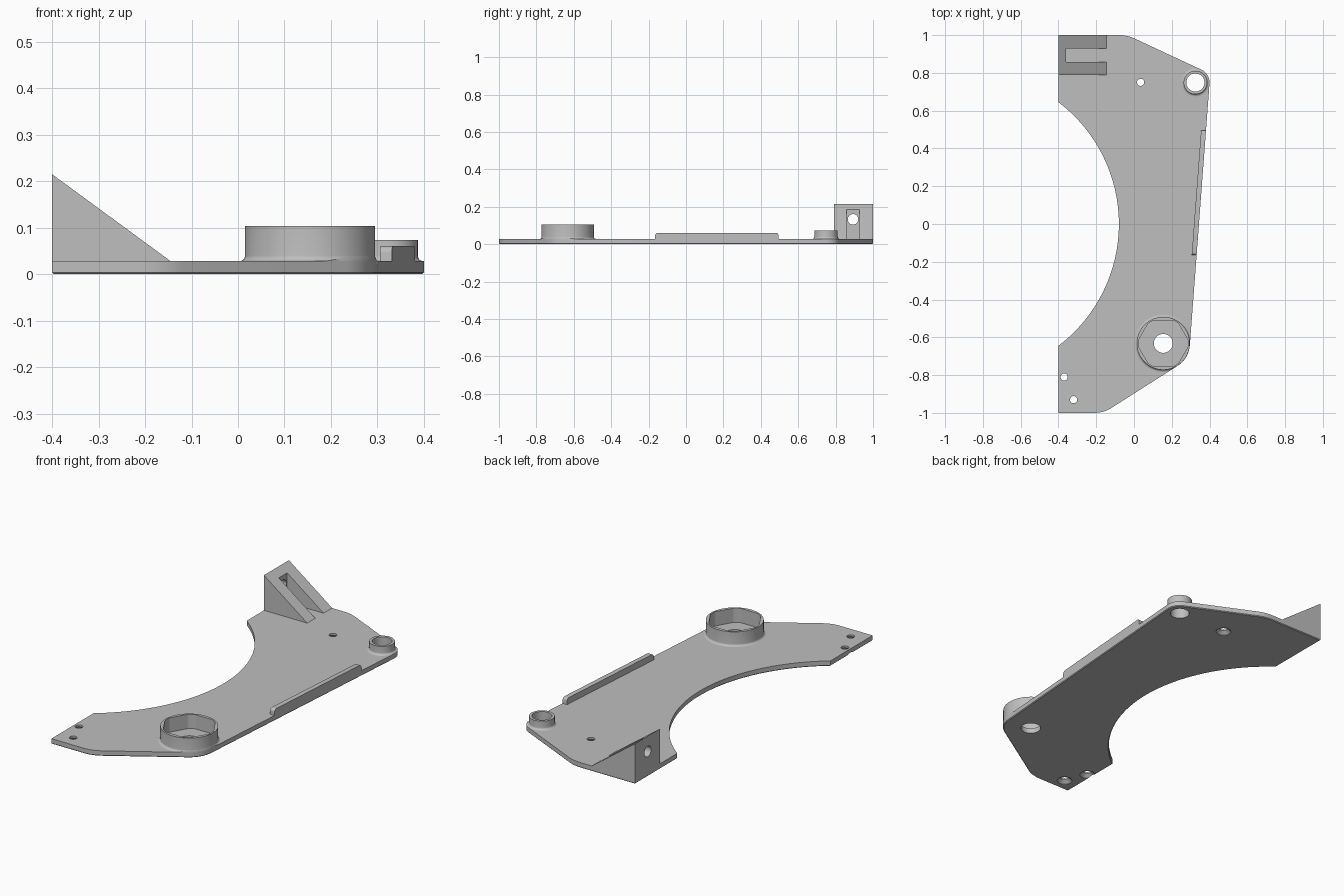
import bpy, bmesh, math
from mathutils import Vector, Matrix
from mathutils.geometry import convex_hull_2d

cube = bpy.data.objects.get("Cube")
if cube:
    bpy.data.objects.remove(cube)

grey = bpy.data.materials.new("plain grey")
grey.use_nodes = True
COLOUR = (0.52, 0.52, 0.52, 1)
grey.diffuse_color = COLOUR
grey.node_tree.nodes["Principled BSDF"].inputs["Base Color"].default_value = COLOUR

PLATE_TOP = 0.028
SOCKET = (0.155, -0.632)
PIVOT = (0.325, 0.749)
SCREWS = [(0.035, 0.75), (-0.37, -0.81), (-0.32, -0.93)]


def to_object(name, bm):
    bmesh.ops.recalc_face_normals(bm, faces=bm.faces)
    mesh = bpy.data.meshes.new(name)
    bm.to_mesh(mesh)
    bm.free()
    obj = bpy.data.objects.new(name, mesh)
    bpy.context.collection.objects.link(obj)
    return obj


def prism(name, points, z0, z1, chamfer=0):
    """Extrude a flat outline upwards, with an optional lower chamfer."""
    bm = bmesh.new()
    base = bm.faces.new([bm.verts.new((x, y, z0)) for x, y in points])
    rim = list(base.edges)
    out = bmesh.ops.extrude_face_region(bm, geom=[base], use_keep_orig=True)
    top = [v for v in out["geom"] if isinstance(v, bmesh.types.BMVert)]
    bmesh.ops.translate(bm, verts=top, vec=(0, 0, z1 - z0))
    bmesh.ops.recalc_face_normals(bm, faces=bm.faces)
    if chamfer:
        bmesh.ops.bevel(bm, geom=rim, offset=chamfer, segments=1, affect='EDGES')
    return to_object(name, bm)


def circle(centre, r, n=64):
    return [(centre[0] + r * math.cos(math.tau * i / n),
             centre[1] + r * math.sin(math.tau * i / n)) for i in range(n)]


def lathe(name, centre, profile, n=64):
    """Turn a (radius, z) profile about an upright axis and cap both ends."""
    bm = bmesh.new()
    rings = [[bm.verts.new((x, y, z)) for x, y in circle(centre, r, n)] for r, z in profile]
    for a, b in zip(rings, rings[1:]):
        for i in range(n):
            j = (i + 1) % n
            bm.faces.new((a[i], a[j], b[j], b[i]))
    bm.faces.new(rings[0])
    bm.faces.new(rings[-1])
    return to_object(name, bm)


def combine(obj, tools, operation='DIFFERENCE'):
    """Apply boolean tools and remove them."""
    for tool in tools:
        mod = obj.modifiers.new("cut", 'BOOLEAN')
        mod.operation, mod.solver, mod.object = operation, 'EXACT', tool
    bpy.context.view_layer.update()
    graph = bpy.context.evaluated_depsgraph_get()
    mesh = bpy.data.meshes.new_from_object(obj.evaluated_get(graph))
    obj.modifiers.clear()
    obj.data = mesh
    for tool in tools:
        bpy.data.objects.remove(tool)


def finish(obj):
    obj.data.materials.clear()
    obj.data.materials.append(grey)
    for face in obj.data.polygons:
        face.material_index = 0
    bpy.ops.object.select_all(action='DESELECT')
    obj.select_set(True)
    bpy.context.view_layer.objects.active = obj
    bpy.ops.object.shade_smooth_by_angle(angle=math.radians(25))


# Plate outline: hull around the corner arcs, then the concave side
cloud = [(-0.4, -1), (-0.4, 1)]
for centre, r in (((-0.21, -0.83), 0.17), (SOCKET, 0.141), (PIVOT, 0.075), ((-0.08, 0.8), 0.2)):
    cloud += circle(centre, r, 96)
outline = [cloud[i] for i in convex_hull_2d([Vector(p) for p in cloud])]
if sum(a[0] * b[1] - b[0] * a[1] for a, b in zip(outline, outline[1:] + outline[:1])) < 0:
    outline.reverse()
start = outline.index((-0.4, -1))
outline = outline[start:] + outline[:start]
ARC_R, ARC_X = 0.81, -0.89
spread = math.acos((-0.4 - ARC_X) / ARC_R)
for i in range(49):
    a = spread * (1 - i / 24)
    outline.append((ARC_X + ARC_R * math.cos(a), ARC_R * math.sin(a)))

plate = prism("base_plate", outline, 0, PLATE_TOP, 0.004)
holes = [prism("cutter", circle(SOCKET, 0.05), -0.1, 0.2),
         prism("cutter", circle(PIVOT, 0.048), -0.1, 0.2)]
# Countersunk screw holes
for p in SCREWS:
    holes.append(lathe("cutter", p, [(0.038, -0.01), (0.038, 0.002), (0.019, 0.018), (0.019, 0.1)], 32))
combine(plate, holes)
finish(plate)


def boss_profile(r, top, fillet):
    """Upright wall with a concave fillet where it meets the plate."""
    pts = [(r + fillet, PLATE_TOP - 0.008)]
    for i in range(7):
        a = math.pi / 2 * i / 6
        pts.append((r + fillet * (1 - math.sin(a)), PLATE_TOP + fillet * (1 - math.cos(a))))
    return pts + [(r, top)]


# Large boss with a rounded six-sided socket
socket = lathe("socket_boss", SOCKET, boss_profile(0.14, 0.104, 0.012), 96)
combine(socket, [prism("cutter", outline, 0.001, 0.3)], 'INTERSECT')
pocket = []
for i in range(144):
    a = math.tau * i / 144
    off = a % (math.pi / 3) - math.pi / 6
    r = min(0.132, 0.122 / math.cos(off))
    pocket.append((SOCKET[0] + r * math.cos(a), SOCKET[1] + r * math.sin(a)))
combine(socket, [prism("cutter", pocket, PLATE_TOP, 0.3)])
combine(socket, [prism("cutter", circle(SOCKET, 0.05), -0.1, 0.2)])
finish(socket)

# Small pivot boss
pivot = lathe("pivot_boss", PIVOT, boss_profile(0.062, 0.074, 0.012))
combine(pivot, [prism("cutter", outline, 0.001, 0.3)], 'INTERSECT')
combine(pivot, [prism("cutter", circle(PIVOT, 0.048), -0.1, 0.2)])
finish(pivot)


# Edge rail, flush with the straight side of the plate
def edge_x(y):
    for a, b in zip(outline, outline[1:]):
        if a[1] <= y <= b[1] and a[0] > 0.2:
            return a[0] + (b[0] - a[0]) * (y - a[1]) / (b[1] - a[1])


y0, y1, width = -0.165, 0.495, 0.026
rail = prism("edge_rail", [(edge_x(y0) - width, y0), (edge_x(y0), y0),
                           (edge_x(y1), y1), (edge_x(y1) - width, y1)], 0.018, 0.061)
bm = bmesh.new()
bm.from_mesh(rail.data)
ends = [e for e in bm.edges if all(v.co.z > 0.05 for v in e.verts)
        and abs(e.verts[0].co.y - e.verts[1].co.y) < 0.1]
bmesh.ops.bevel(bm, geom=ends, offset=0.015, segments=5, affect='EDGES', profile=0.5)
bm.to_mesh(rail.data)
bm.free()
finish(rail)

# Sloped bracket, drawn sideways and stood up along y
wedge = prism("sloped_bracket", [(-0.4, 0.015), (-0.127, 0.015), (-0.145, PLATE_TOP), (-0.4, 0.215)], -1, -0.79)
wedge.data.transform(Matrix.Rotation(math.pi / 2, 4, 'X'))
slot = prism("cutter", [(-0.36, 0.858), (0, 0.858), (0, 0.928), (-0.36, 0.928)], PLATE_TOP, 0.4)
bolt = prism("cutter", circle((0, 0), 0.028, 32), -0.1, 0.1)
bolt.data.transform(Matrix.Translation((-0.4, 0.893, 0.133)) @ Matrix.Rotation(math.pi / 2, 4, 'Y'))
combine(wedge, [slot, bolt])
finish(wedge)
